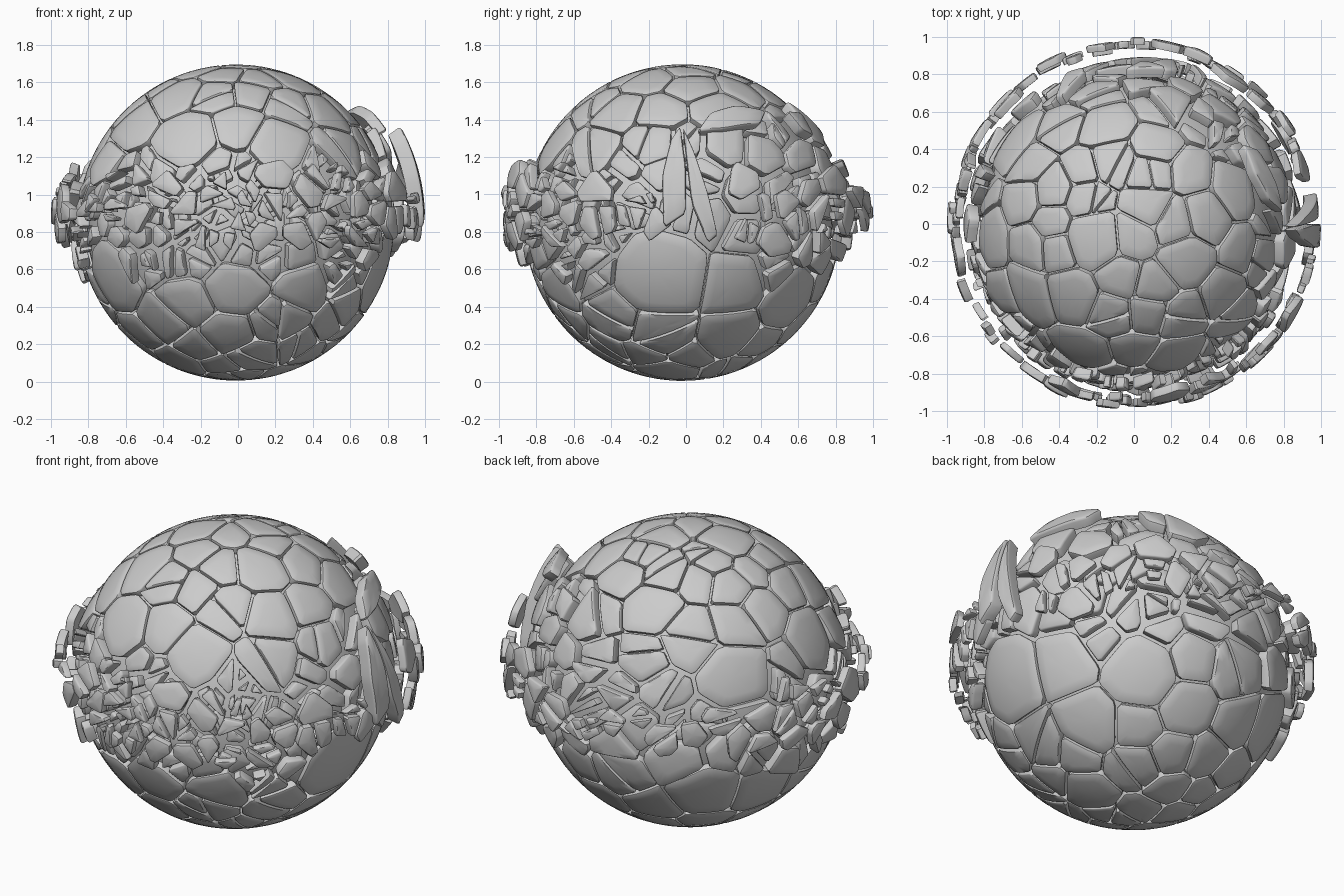
import bpy, math, random
from mathutils import Vector

if "Cube" in bpy.data.objects:
    bpy.data.objects.remove(bpy.data.objects["Cube"])

random.seed(11)
CEN = Vector((-0.01, -0.02, 0.85))
R = 0.845


def direction(az, lat):
    return Vector((math.cos(az) * math.cos(lat), math.sin(az) * math.cos(lat), math.sin(lat)))


def angles(d):
    return math.degrees(math.atan2(d.y, d.x)), math.degrees(math.asin(max(-1, min(1, d.z))))


# broken belt: azimuth, lowest latitude, highest latitude
BELT = [(-180, -14, 21), (-135, -15, 20), (-90, -13, 23), (-45, -23, 23), (-15, -3, 24),
        (8, -4, 32), (30, -25, 38), (60, -24, 40), (90, -13, 32), (135, -18, 15), (180, -14, 21)]


def in_belt(d):
    az, lat = angles(d)
    for (a0, l0, h0), (a1, l1, h1) in zip(BELT, BELT[1:]):
        if a0 <= az <= a1:
            t = (az - a0) / (a1 - a0)
            return l0 + (l1 - l0) * t < lat < h0 + (h1 - h0) * t
    return False


def clip(poly, n, c):
    """Keep the part of a polygon where p.n <= c."""
    out = []
    for p, q in zip(poly, poly[1:] + poly[:1]):
        a, b = p.dot(n) - c, q.dot(n) - c
        if a <= 0:
            out.append(p)
        if (a < 0 < b) or (b < 0 < a):
            out.append(p.lerp(q, a / (a - b)))
    return out


def scatter(tries, spacing, lat_max, fixed=()):
    """Seeds (direction, radius) with varying spacing."""
    seeds = list(fixed)
    top = math.sin(math.radians(lat_max))
    for _ in range(tries):
        d = direction(random.uniform(-math.pi, math.pi), math.asin(random.uniform(-top, top)))
        r = spacing(d) / 2
        if all(d.angle(s) > r + q for s, q in seeds):
            seeds.append((d, r))
    return seeds


def cells(seeds, gap, split):
    """Weighted Voronoi cells on the sphere, some split into shards."""
    for d, r in seeds:
        u = d.orthogonal().normalized()
        v = d.cross(u)
        g = gap(d) / 2
        poly = [d + u * x + v * y for x, y in ((-.7, -.7), (.7, -.7), (.7, .7), (-.7, .7))]
        near = sorted(seeds, key=lambda s: -s[0].dot(d))[1:36]
        for e, q in near:
            n = (e / math.cos(q) - d / math.cos(r)).normalized()
            poly = clip(poly, n, -g)
            if len(poly) < 3:
                break
        if len(poly) < 3:
            continue
        parts = [poly]
        for _ in range(2):
            if random.random() < split(d):
                a = random.uniform(0, math.pi)
                n = u * math.cos(a) + v * math.sin(a)
                big = parts.pop(0)
                c = sum(big, Vector()) / len(big)
                parts += [clip(big, n, c.dot(n) - g), clip(big, -n, -c.dot(n) - g)]
        for p in parts:
            if len(p) > 2 and max((a - b).length for a in p for b in p) > 0.04:
                yield p


class Shell:
    """Collects plates into one mesh."""
    def __init__(self):
        self.v, self.f = [], []

    def plate(self, poly, rad, thick, bevel, tilt=0.0, centre=CEN):
        # soften corners, then divide long edges
        soft = []
        for p, q in zip(poly, poly[1:] + poly[:1]):
            soft += [p.lerp(q, .1), p.lerp(q, .9)]
        rim = []
        for p, q in zip(soft, soft[1:] + soft[:1]):
            k = max(1, math.ceil((q - p).length / 0.07))
            rim += [p.lerp(q, i / k) for i in range(k)]
        c = sum(rim, Vector()) / len(rim)
        size = sum((p - c).length for p in rim) / len(rim)
        slope = Vector([random.uniform(-tilt, tilt) for _ in range(3)])
        b = min(0.35, bevel / size)
        k = max(1, math.ceil(size / 0.09))
        rings = [((1 - b) * i / k, 0) for i in range(1, k + 1)]
        rings += [(1 - b * .3, bevel * .3), (1, bevel), (.97, thick)]
        base, n = len(self.v), len(rim)

        def put(p, drop):
            h = rad * (1 + slope.dot(p - c)) - drop
            self.v.append(centre + p.normalized() * min(h, 1.0))
        put(c, 0)
        for t, drop in rings:
            for p in rim:
                put(c.lerp(p, t), drop)
        put(c, thick)
        last = len(self.v) - 1
        for i in range(n):
            j = (i + 1) % n
            self.f.append((base, base + 1 + i, base + 1 + j))
            for s in range(len(rings) - 1):
                a, e = base + 1 + s * n, base + 1 + (s + 1) * n
                self.f.append((a + i, e + i, e + j, a + j))
            a = base + 1 + (len(rings) - 1) * n
            self.f.append((a + i, last, a + j))

    def build(self, name):
        me = bpy.data.meshes.new(name)
        me.from_pydata(self.v, [], self.f)
        ob = bpy.data.objects.new(name, me)
        bpy.context.collection.objects.link(ob)
        bpy.ops.object.select_all(action='DESELECT')
        ob.select_set(True)
        bpy.context.view_layer.objects.active = ob
        bpy.ops.object.shade_smooth_by_angle(angle=math.radians(40))


# inner core
bpy.ops.mesh.primitive_uv_sphere_add(segments=64, ring_count=32, radius=0.80, location=CEN)
bpy.context.object.name = "core"
bpy.ops.object.shade_smooth()


# crust: fine around the front of the belt, coarse elsewhere
def crust_spacing(d):
    az, lat = angles(d)
    if in_belt(d):
        s = 0.14 if -175 < az < -25 else 0.21
    elif lat > 0:
        s = 0.30 if lat < 55 else 0.23
    else:
        s = 0.36 if lat > -50 else 0.25
    return s * random.uniform(0.65, 1.25)


big_plates = [(Vector((.95, -.15, -.33)).normalized(), 0.27), (direction(2.3, -.5), 0.2),
              (direction(2.5, .38), 0.19), (direction(.95, -.52), 0.2), (direction(-1.95, .55), 0.17),
              (direction(-1.25, .5), 0.16)]
upper, lower, belt = Shell(), Shell(), Shell()
seeds = scatter(5000, crust_spacing, 90, big_plates)
for poly in cells(seeds, lambda d: 0.034 if in_belt(d) else 0.012,
                  lambda d: 0.4 if in_belt(d) else 0.12):
    c = (sum(poly, Vector()) / len(poly)).normalized()
    if in_belt(c):
        lift = random.uniform(0.0, 0.065)
        if 15 < angles(c)[0] < 100:
            lift += 0.02
        belt.plate(poly, R + lift, 0.06, 0.014, 0.12)
    else:
        (upper if c.z > 0 else lower).plate(poly, R, 0.06, 0.009)

# tall slabs and arch on the right side, outlined in side view (y, z, radius)
slabs = [(1.0, .08, [(-.12, .82), (-.13, 1.1), (-.08, 1.3), (-.03, 1.37), (0, 1.15), (.0, .9)]),
         (.99, .07, [(-.02, 1.37), (.04, 1.24), (.12, 1.0), (.17, .78), (.12, .74), (.03, .95)]),
         (.93, .06, [(.06, 1.34), (.13, 1.44), (.27, 1.48), (.43, 1.45), (.4, 1.38), (.2, 1.35)])]
big = Shell()
for rad, thick, pts in slabs:
    poly = [Vector((math.sqrt(rad ** 2 - y * y - (z - .87) ** 2), y, z - .87)) / rad for y, z in pts]
    big.plate(poly[::-1], rad, thick, 0.015, 0, Vector((0, 0, .87)))

# floating outer ring of fragments
ring = Shell()
seeds = scatter(5000, lambda d: random.uniform(0.09, 0.19), 28)
for poly in cells(seeds, lambda d: 0.025, lambda d: 0.3):
    c = (sum(poly, Vector()) / len(poly)).normalized()
    az, lat = angles(c)
    half = 8 + 3 * math.sin(math.radians(az * 3)) + (3 if -80 < az < -20 else 0)
    if abs(lat - 2) < half and not -9 < az < 11 and random.random() < 0.88:
        ring.plate(poly, random.uniform(0.965, 1.0), random.uniform(0.035, 0.05), 0.012, 0.05,
                   Vector((0, 0, .89)))

upper.build("upper_crust_plates")
lower.build("lower_crust_plates")
belt.build("belt_shards")
big.build("side_slabs")
ring.build("outer_ring_fragments")
